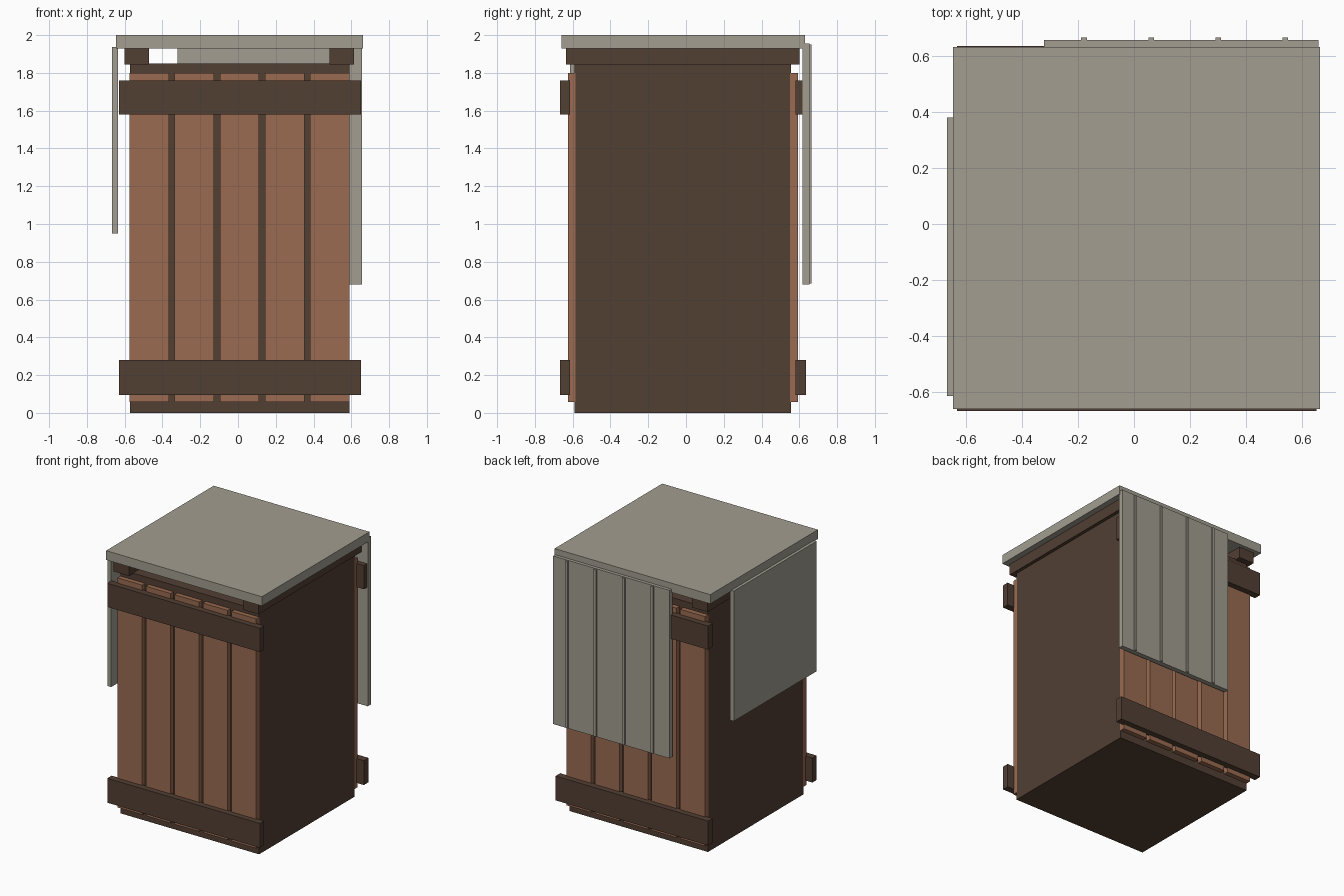
import bpy, bmesh
from mathutils import Vector

if "Cube" in bpy.data.objects:
    bpy.data.objects.remove(bpy.data.objects["Cube"])


def material(name, rgb):
    m = bpy.data.materials.new(name)
    m.diffuse_color = (*rgb, 1)
    m.use_nodes = True
    m.node_tree.nodes["Principled BSDF"].inputs["Base Color"].default_value = m.diffuse_color
    return m


DARK = material("dark_wood", (0.085, 0.05, 0.034))
WOOD = material("plank_wood", (0.32, 0.145, 0.08))
CLOTH = material("grey_cover", (0.36, 0.34, 0.28))


def box(name, x, y, z, mat):
    """Box from (min, max) ranges on each axis."""
    bm = bmesh.new()
    bmesh.ops.create_cube(bm, size=1)
    size = Vector((x[1] - x[0], y[1] - y[0], z[1] - z[0]))
    centre = Vector((sum(x), sum(y), sum(z))) / 2
    bmesh.ops.scale(bm, vec=size, verts=bm.verts)
    mesh = bpy.data.meshes.new(name)
    bm.to_mesh(mesh)
    bm.free()
    mesh.materials.append(mat)
    obj = bpy.data.objects.new(name, mesh)
    obj.location = centre
    bpy.context.collection.objects.link(obj)
    return obj


# Crate body
box("crate_body", (-0.573, 0.59), (-0.59, 0.555), (0, 1.85), DARK)

# Planks and cross battens, front and back
sides = {
    "front": ((-0.625, -0.585), (-0.667, -0.615)),
    "back": ((0.55, 0.592), (0.58, 0.635)),
}
for side, (plank_y, batten_y) in sides.items():
    for i in range(5):
        cx = 0.008 + (i - 2) * 0.239
        box(f"{side}_plank_{i + 1}", (cx - 0.104, cx + 0.104), plank_y, (0.058, 1.80), WOOD)
    for label, z in (("lower", (0.095, 0.28)), ("upper", (1.58, 1.76))):
        box(f"{side}_{label}_batten", (-0.63, 0.65), batten_y, z, DARK)

# Rails carrying the lid
for label, x in (("left", (-0.60, -0.47)), ("right", (0.485, 0.615))):
    box(f"{label}_lid_rail", x, (-0.635, 0.60), (1.845, 1.935), DARK)

# Lid slab
box("lid", (-0.645, 0.662), (-0.66, 0.63), (1.93, 2.0), CLOTH)

# Hanging cover on the left side
box("left_hanging_cover", (-0.667, -0.635), (-0.613, 0.38), (0.95, 1.937), CLOTH)

# Hanging cover on the back with thin vertical ribs
box("back_hanging_cover", (-0.32, 0.657), (0.617, 0.655), (0.68, 1.955), CLOTH)
for i in range(4):
    cx = -0.178 + i * 0.239
    box(f"back_cover_rib_{i + 1}", (cx - 0.01, cx + 0.01), (0.654, 0.665), (0.685, 1.95), CLOTH)
